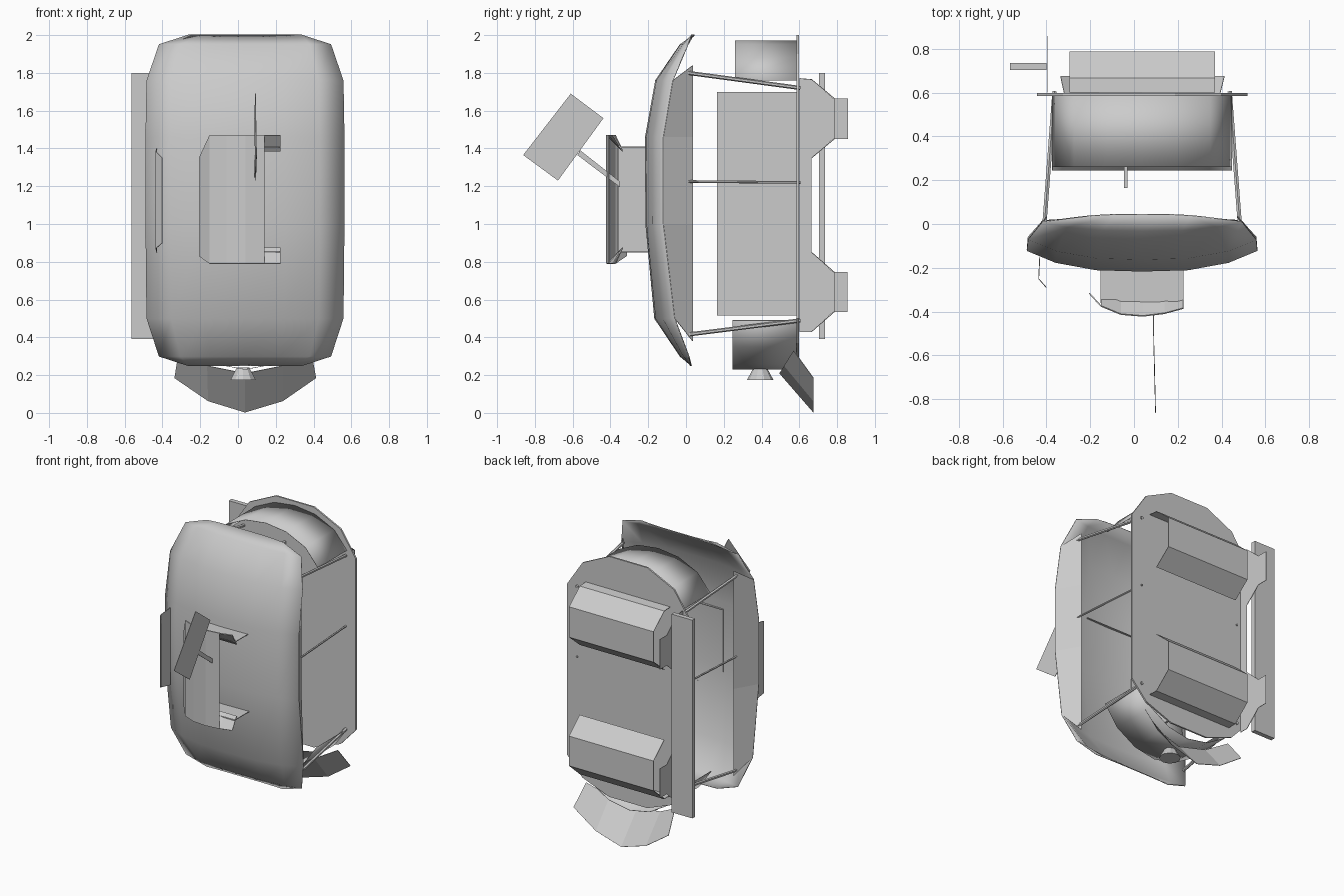
import bpy, math
from mathutils import Vector

if "Cube" in bpy.data.objects:
    bpy.data.objects.remove(bpy.data.objects["Cube"])

CX = 0.037  # centre line of the body


def mesh(name, verts, faces, thick=0.0, smooth=False):
    me = bpy.data.meshes.new(name)
    me.from_pydata([tuple(v) for v in verts], [], faces)
    me.validate()
    ob = bpy.data.objects.new(name, me)
    bpy.context.collection.objects.link(ob)
    bpy.ops.object.select_all(action='DESELECT')
    bpy.context.view_layer.objects.active = ob
    ob.select_set(True)
    bpy.ops.object.mode_set(mode='EDIT')
    bpy.ops.mesh.select_all(action='SELECT')
    bpy.ops.mesh.normals_make_consistent(inside=False)
    bpy.ops.object.mode_set(mode='OBJECT')
    if thick:
        m = ob.modifiers.new("thickness", 'SOLIDIFY')
        m.thickness, m.offset = thick, 0
    if smooth:
        bpy.ops.object.shade_smooth_by_angle(angle=math.radians(35))
    return ob


def loft(name, rows, thick=0.0, smooth=False):
    n = len(rows[0])
    faces = [(r * n + c, r * n + c + 1, (r + 1) * n + c + 1, (r + 1) * n + c)
             for r in range(len(rows) - 1) for c in range(n - 1)]
    return mesh(name, [v for row in rows for v in row], faces, thick, smooth)


def prism(name, pts, offset):
    # closed solid from a planar outline pushed along an offset
    n, off = len(pts), Vector(offset)
    verts = [Vector(p) for p in pts] + [Vector(p) + off for p in pts]
    faces = [tuple(range(n)), tuple(range(2 * n - 1, n - 1, -1))]
    faces += [(i, (i + 1) % n, (i + 1) % n + n, i + n) for i in range(n)]
    return mesh(name, verts, faces)


def box(name, x0, x1, y0, y1, z0, z1):
    return prism(name, [(x0, y0, z0), (x1, y0, z0), (x1, y1, z0), (x0, y1, z0)], (0, 0, z1 - z0))


def rod(name, a, b, r):
    a, b = Vector(a), Vector(b)
    bpy.ops.mesh.primitive_cylinder_add(vertices=6, radius=r, depth=(b - a).length, location=(a + b) / 2)
    ob = bpy.context.object
    ob.name = name
    ob.rotation_euler = (b - a).to_track_quat('Z', 'Y').to_euler()


# Domed front shell: z, half width, y at centre, y at edge
sections = [(0.25, 0.30, 0.03, 0.025), (0.30, 0.455, -0.03, 0.015), (0.50, 0.52, -0.165, -0.06),
            (1.0, 0.525, -0.212, -0.12), (1.46, 0.525, -0.214, -0.12), (1.76, 0.52, -0.16, -0.07),
            (1.95, 0.455, -0.03, 0.01), (2.0, 0.30, 0.045, 0.03)]
cols = (-1, -0.75, -0.4, 0, 0.4, 0.75, 1)
loft("front_shell", [[(CX + t * w, yc + (ye - yc) * abs(t) ** 3, z) for t in cols]
                     for z, w, yc, ye in sections], 0.006, True)

# Inward side flanges of the shell
for s, side in ((-1, "left"), (1, "right")):
    rows = []
    for z, w, yc, ye in sections[2:6]:
        zi = {0.5: 0.38, 1.76: 1.84}.get(z, z)
        rows.append([(CX + s * w, ye, z), (CX + s * 0.435, 0.035, zi)])
    loft("shell_flange_" + side, rows, 0.004)

# Back plate with arched ends
half = [(0.15, 0.29), (0.36, 0.37), (0.48, 0.50), (0.48, 1.72), (0.36, 1.90), (0.15, 2.0)]
outline = half + [(-x, z) for x, z in reversed(half)]
prism("back_plate", [(CX + x, 0.585, z) for x, z in outline], (0, 0.012, 0))

# Arched hoods above and below
for name, y0, arc in (("top_hood", 0.26, [(0.41, 1.76), (0.31, 1.88), (0.16, 1.95), (0, 1.97)]),
                      ("bottom_hood", 0.245, [(0.41, 0.49), (0.31, 0.35), (0.16, 0.26), (0, 0.23)])):
    full = arc + [(-x, z) for x, z in reversed(arc[:-1])]
    loft(name, [[(CX + x, y, z) for x, z in full] for y in (y0, 0.585)], 0.003, True)

# Flared skirt under the body
inner = [(-0.35, 0.57, 0.33), (-0.2, 0.52, 0.25), (0, 0.495, 0.21), (0.2, 0.52, 0.25), (0.35, 0.57, 0.33)]
outer = [(-0.373, 0.675, 0.185), (-0.195, 0.675, 0.063), (0, 0.675, 0.003), (0.2, 0.675, 0.063), (0.376, 0.675, 0.185)]
loft("bottom_skirt", [[(CX + x, y, z) for x, y, z in r] for r in (inner, outer)], 0.003)

# Nozzle below the bottom hood
bpy.ops.mesh.primitive_cone_add(vertices=10, radius1=0.07, radius2=0.035, depth=0.065, location=(0.027, 0.393, 0.207))
bpy.context.object.name = "nozzle"

# Central fin between shell and back plate, with rib
box("central_fin", -0.045, -0.03, 0.165, 0.585, 0.515, 1.70)
box("fin_rib", -0.05, -0.025, 0.415, 0.43, 0.515, 1.70)

# Rods joining shell to back plate
for s in (-1, 1):
    for z0, z1, r in ((1.80, 1.72, 0.011), (1.225, 1.22, 0.007), (0.415, 0.49, 0.011)):
        rod("strut", (CX + s * 0.445, 0.01, z0), (CX + s * 0.40, 0.605, z1), r)

# Two rear ridges, open on the right
for name, pts in (("lower_ridge", [(0.60, 0.43), (0.665, 0.43), (0.785, 0.535), (0.785, 0.745), (0.665, 0.85)]),
                  ("upper_ridge", [(0.60, 1.77), (0.665, 1.765), (0.785, 1.665), (0.785, 1.45), (0.665, 1.35)])):
    loft(name, [[(x, y, z) for y, z in pts] for x in (-0.295, 0.37)], 0.004)

# Left side wall of the rear with two tabs, and the rail beside it
wall = [(0.60, 0.43), (0.665, 0.43), (0.78, 0.535), (0.855, 0.535), (0.855, 0.745), (0.78, 0.745), (0.665, 0.85),
        (0.665, 1.35), (0.78, 1.45), (0.857, 1.45), (0.857, 1.665), (0.78, 1.665), (0.665, 1.765), (0.60, 1.77)]
prism("rear_side_wall", [(-0.395, y, z) for y, z in wall], (0.003, 0, 0))
box("side_rail", -0.565, -0.40, 0.703, 0.735, 0.39, 1.80)

# Curved C-shaped front bracket with sloping lips and two arms
curve = [(-0.205, -0.315), (-0.15, -0.375), (-0.06, -0.412), (0.04, -0.42), (0.14, -0.408)]
spans = [(0.83, 1.35)] + [(0.79, 1.47)] * 4
loft("front_bracket", [[(x, y, b), (x, y, t)] for (x, y), (b, t) in zip(curve, spans)], 0.006)
ridge = curve[1:] + [(0.225, -0.385)]
for name, z, zb in (("upper", 1.47, 1.385), ("lower", 0.79, 0.875)):
    loft("bracket_lip_" + name, [[(x, y, z) for x, y in ridge],
                                 [(x, -0.335, zb) for x, y in ridge]], 0.006)

# Open mount carrying the bracket: left wall, roof and floor
box("mount_wall", -0.153, -0.147, -0.36, -0.20, 0.85, 1.41)
box("mount_roof", -0.15, 0.225, -0.36, -0.195, 1.405, 1.41)
box("mount_floor", -0.15, 0.225, -0.36, -0.195, 0.85, 0.855)

# Thin guard at the left of the shell
loft("side_guard", [[(-0.43, -0.15, 0.85), (-0.43, -0.15, 1.40)],
                    [(-0.435, -0.25, 0.87), (-0.435, -0.25, 1.385)],
                    [(-0.40, -0.29, 0.90), (-0.40, -0.29, 1.35)]], 0.004)

# Angled paddle on a stem
prism("paddle", [(0.091, -0.61, 1.69), (0.086, -0.437, 1.56), (0.092, -0.678, 1.23), (0.097, -0.862, 1.365)],
      (0.003, 0, 0))
prism("paddle_stem", [(0.089, -0.575, 1.365), (0.089, -0.56, 1.39), (0.087, -0.35, 1.225), (0.087, -0.35, 1.195)],
      (0.003, 0, 0))
